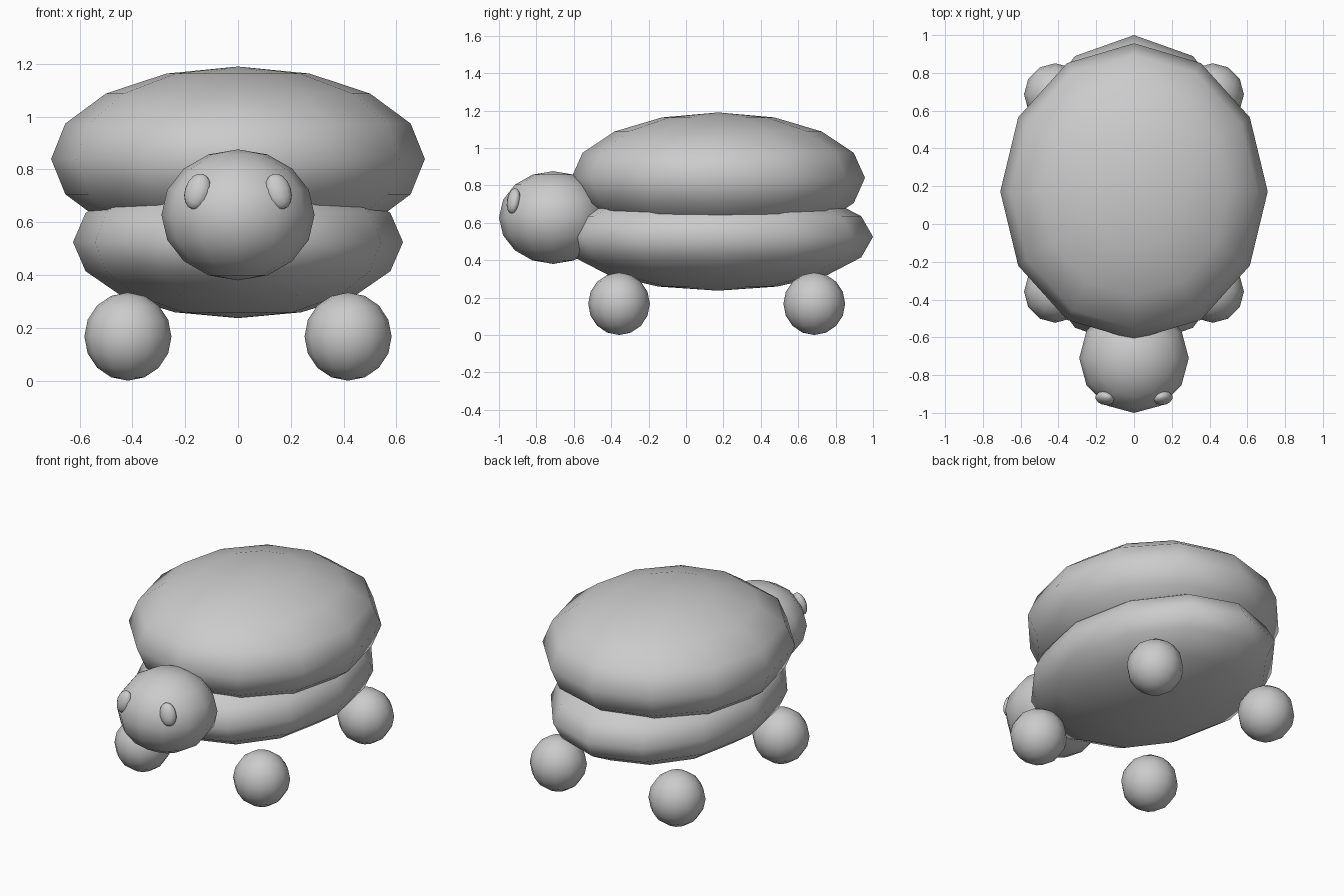
import bpy
from math import radians

if "Cube" in bpy.data.objects:
    bpy.data.objects.remove(bpy.data.objects["Cube"])


def ball(name, centre, radii, rotation=(0, 0, 0)):
    """Smooth low-poly ellipsoid with 12 sides and 8 rings."""
    bpy.ops.mesh.primitive_uv_sphere_add(segments=12, ring_count=8, radius=1,
                                         location=centre)
    ob = bpy.context.object
    ob.name = name
    ob.scale = radii
    ob.rotation_euler = [radians(a) for a in rotation]
    bpy.ops.object.transform_apply(location=False, rotation=True, scale=True)
    bpy.ops.object.shade_smooth()
    return ob


# Shell, belly and head
ball("shell", (0, 0.172, 0.84), (0.708, 0.785, 0.35))
ball("body", (0, 0.17, 0.525), (0.625, 0.83, 0.288))
ball("head", (0, -0.71, 0.628), (0.29, 0.29, 0.248))

for side, s in (("left", -1), ("right", 1)):
    # Round feet, front and back
    for end, y in (("front", -0.358), ("back", 0.686)):
        ball(f"{end}_{side}_foot", (s * 0.417, y, 0.167), (0.165, 0.165, 0.167))
    # Eyes, tilted to follow the head
    ball(f"{side}_eye", (s * 0.154, -0.922, 0.717), (0.05, 0.034, 0.07),
         (-13, s * -14, s * 20))
